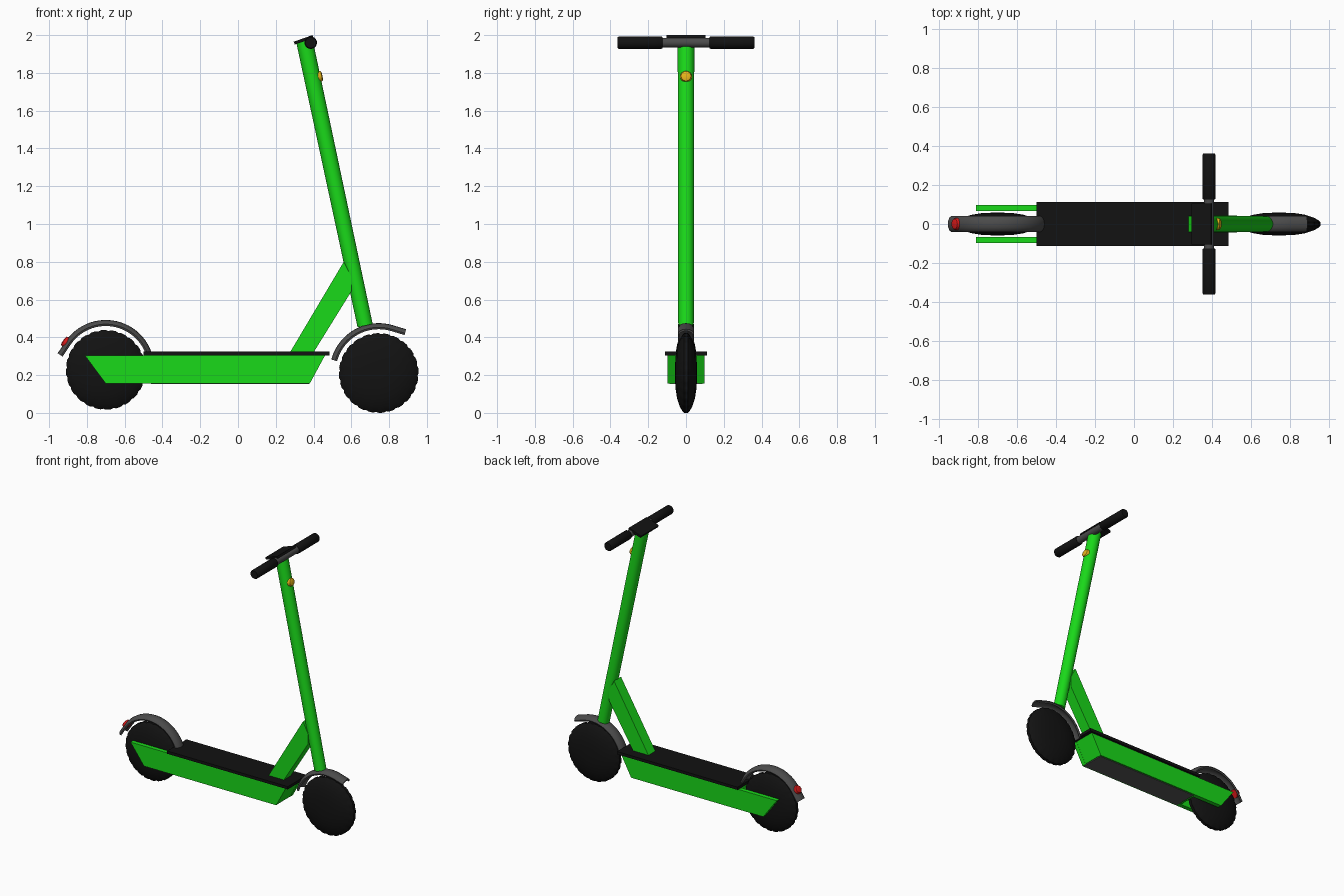
import bpy, bmesh
from math import sin, cos, pi, radians
from mathutils import Vector

if "Cube" in bpy.data.objects:
    bpy.data.objects.remove(bpy.data.objects["Cube"])


def material(name, r, g, b):
    m = bpy.data.materials.new(name)
    m.diffuse_color = (r, g, b, 1)
    m.use_nodes = True
    m.node_tree.nodes["Principled BSDF"].inputs["Base Color"].default_value = m.diffuse_color
    return m


GREEN = material("green_paint", 0.01, 0.70, 0.01)
BLACK = material("black_rubber", 0.006, 0.006, 0.006)
DARK = material("dark_plastic", 0.07, 0.07, 0.07)
PANEL = material("panel_grey", 0.10, 0.10, 0.10)
RED = material("red_lens", 0.70, 0.01, 0.01)
AMBER = material("amber_lens", 0.80, 0.45, 0.01)


def make(name, verts, faces, mat, smooth=False, bevel=0):
    me = bpy.data.meshes.new(name)
    me.from_pydata([tuple(v) for v in verts], [], faces)
    bm = bmesh.new()
    bm.from_mesh(me)
    bmesh.ops.recalc_face_normals(bm, faces=bm.faces)
    bm.to_mesh(me)
    bm.free()
    me.materials.append(mat)
    ob = bpy.data.objects.new(name, me)
    bpy.context.collection.objects.link(ob)
    if bevel:
        mod = ob.modifiers.new("bevel", 'BEVEL')
        mod.width, mod.segments = bevel, 2
    if smooth:
        bpy.ops.object.select_all(action='DESELECT')
        bpy.context.view_layer.objects.active = ob
        ob.select_set(True)
        bpy.ops.object.shade_smooth_by_angle(angle=radians(40))
    return ob


def bridge(rings, n, closed=False):
    """Quads joining successive rings of n vertices, capped unless closed."""
    faces = []
    for k in range(rings if closed else rings - 1):
        a, b = k * n, ((k + 1) % rings) * n
        faces += [(a + i, a + (i + 1) % n, b + (i + 1) % n, b + i) for i in range(n)]
    if not closed:
        faces += [tuple(range(n)), tuple(range((rings - 1) * n, rings * n))]
    return faces


def slab(name, outline, y0, y1, mat, bevel=0):
    """Side outline in x, z extruded from y0 to y1."""
    verts = [(x, y, z) for y in (y0, y1) for x, z in outline]
    return make(name, verts, bridge(2, len(outline)), mat, bevel=bevel)


def rod(name, a, b, profile, mat, n=32):
    """Turned part from a to b; profile holds (position along 0-1, radius)."""
    a, b = Vector(a), Vector(b)
    q = (b - a).to_track_quat('Z', 'Y')
    verts = []
    for t, r in profile:
        for i in range(n):
            w = 2 * pi * i / n
            verts.append(a.lerp(b, t) + q @ Vector((r * cos(w), r * sin(w), 0)))
    return make(name, verts, bridge(len(profile), n), mat, smooth=True)


def wheel(name, cx, cz):
    """Lens-shaped solid wheel with small tread blocks around the rim."""
    n, verts = 96, []
    half = [(0.03, 0.058), (0.08, 0.056), (0.135, 0.047), (0.18, 0.032), (0.202, 0.019)]
    profile = half + [(0.211, 0.011)] + [(0.211, -0.011)] + [(r, -y) for r, y in half[::-1]]
    for r, y in profile:
        for i in range(n):
            w = 2 * pi * i / n
            rr = r - (0.005 if r > 0.2 and i % 4 > 2 else 0)
            verts.append((cx + rr * cos(w), y, cz + rr * sin(w)))
    make(name, verts, bridge(len(profile), n), BLACK, smooth=True)


def fender(name, cx, cz, radius, a0, a1, tip):
    """Crowned thin shell swept around an arc, ending in a straight flap."""
    outer = [(-0.042, -0.022), (-0.034, -0.010), (-0.018, -0.002), (0, 0),
             (0.018, -0.002), (0.034, -0.010), (0.042, -0.022)]
    section = outer + [(y * 0.88, d - 0.010) for y, d in outer[::-1]]
    steps, path = 24, []
    for k in range(steps + 1):
        w = radians(a0 + (a1 - a0) * k / steps)
        path.append((cx + radius * cos(w), cz + radius * sin(w), cos(w), sin(w)))
    path.append((tip[0], tip[1], path[-1][2], path[-1][3]))
    verts = [(x + d * nx, y, z + d * nz) for x, z, nx, nz in path for y, d in section]
    make(name, verts, bridge(len(path), len(section)), DARK, smooth=True)


# Wheels and fenders
wheel("rear_wheel", -0.70, 0.228)
wheel("front_wheel", 0.745, 0.211)
fender("rear_fender", -0.70, 0.235, 0.257, 20, 145, (-0.955, 0.316))
fender("front_fender", 0.745, 0.215, 0.26, 165, 75, (0.89, 0.443))

# Deck: central body, side rails that straddle the rear wheel, mat, belly panel
slab("deck_body", [(-0.48, 0.305), (-0.48, 0.158), (0.38, 0.158), (0.46, 0.305)],
     -0.094, 0.094, GREEN)
for side, y in (("left", 0.066), ("right", -0.098)):
    slab(side + "_side_rail", [(-0.81, 0.303), (-0.70, 0.155), (0.38, 0.155), (0.46, 0.303)],
         y, y + 0.032, GREEN)
slab("deck_mat", [(-0.50, 0.305), (0.485, 0.305), (0.485, 0.326), (-0.50, 0.326)],
     -0.112, 0.112, BLACK)
slab("belly_panel", [(-0.46, 0.152), (0.375, 0.152), (0.375, 0.162), (-0.46, 0.162)],
     -0.088, 0.088, PANEL)

# Steering stem and diagonal brace
rod("stem", (0.673, 0, 0.462), (0.352, 0, 1.968), [(0, 0.041), (1, 0.044)], GREEN, 48)
slab("stem_brace", [(0.275, 0.32), (0.40, 0.32), (0.60, 0.643), (0.60, 0.72), (0.56, 0.80)],
     -0.041, 0.041, GREEN)

# Handlebar, grips and display
bar = Vector((0.385, 0, 1.96))
rod("handlebar", bar + Vector((0, -0.13, 0)), bar + Vector((0, 0.13, 0)),
    [(0, 0.026), (1, 0.026)], DARK)
for side, s in (("left", 1), ("right", -1)):
    rod(side + "_grip", bar + Vector((0, 0.125 * s, 0)), bar + Vector((0, 0.363 * s, 0)),
        [(0, 0.029), (0.02, 0.033), (0.97, 0.033), (1, 0.028)], BLACK)
slab("display", [(0.295, 1.965), (0.301, 1.950), (0.400, 1.985), (0.394, 2.0)],
     -0.104, 0.104, BLACK)

# Head lamp and tail lamp
lens = [(0, 0.031), (0.6, 0.031), (0.9, 0.026), (1, 0.015)]
rod("head_lamp", (0.405, 0, 1.775), (0.447, 0, 1.784), lens, AMBER)
rod("tail_lamp", (-0.895, 0, 0.363), (-0.925, 0, 0.384), lens, RED)
